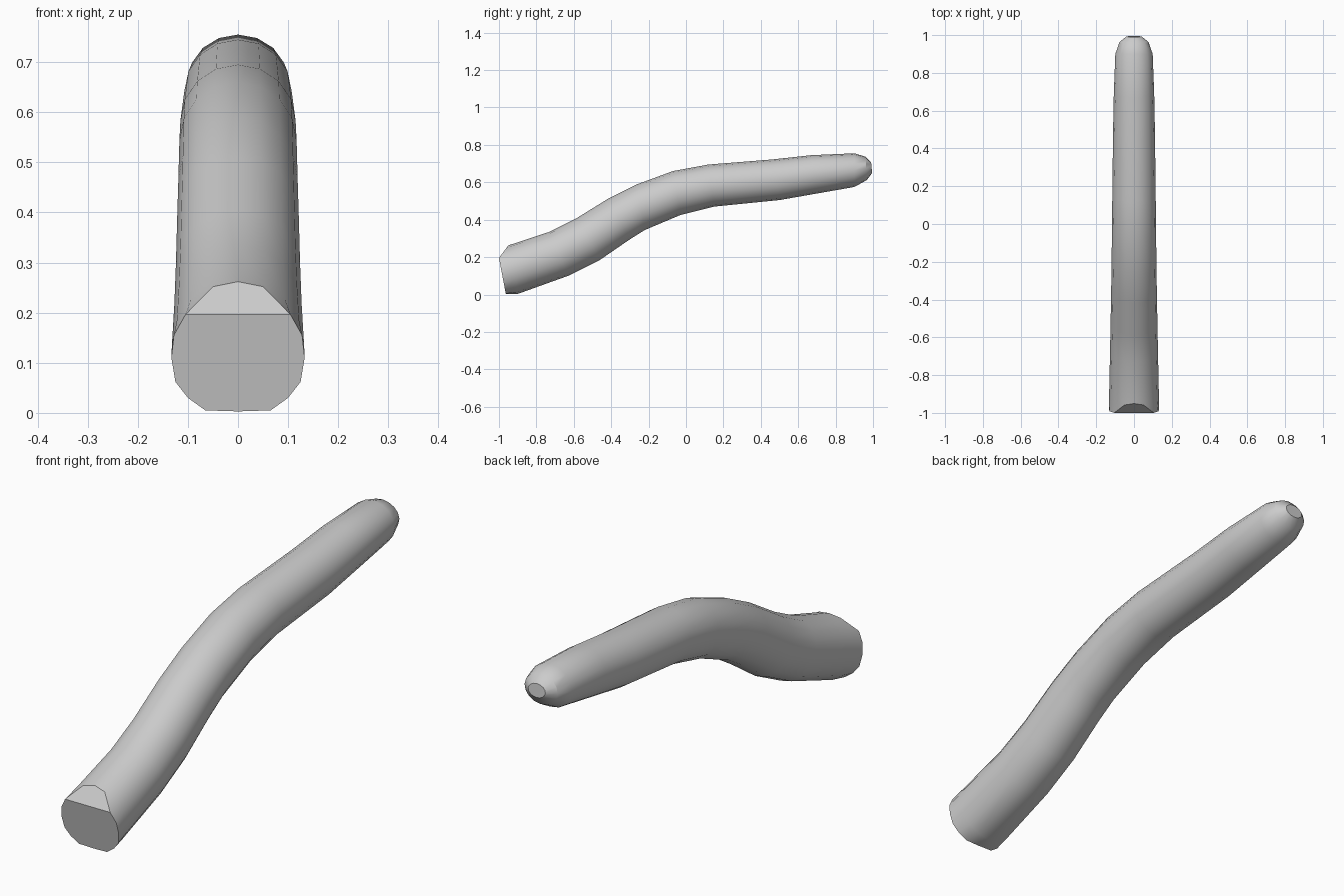
import bpy, bmesh, math

old = bpy.data.objects.get("Cube")
if old:
    bpy.data.objects.remove(old, do_unlink=True)

grey = bpy.data.materials.new("plain grey")
grey.use_nodes = True
colour = (0.6, 0.6, 0.6, 1)
grey.diffuse_color = colour
grey.node_tree.nodes["Principled BSDF"].inputs["Base Color"].default_value = colour

SIDES = 16

# Right half of the cut front end, bottom to top: x, z
FRONT = [(0, .003), (.065, .005), (.1, .03), (.125, .062), (.133, .11),
         (.128, .155), (.105, .196), (.05, .252), (0, .262)]

# Sections along the bar: bottom y, bottom z, top y, top z, half width
SECTIONS = [
    (-.90, .003, -.94, .266, .132),
    (-.63, .10, -.73, .335, .127),
    (-.46, .185, -.59, .405, .124),
    (-.30, .295, -.42, .51, .121),
    (-.22, .345, -.26, .59, .119),
    (-.03, .425, -.07, .66, .117),
    (.15, .47, .12, .695, .115),
    (.50, .505, .46, .722, .111),
    (.70, .54, .67, .745, .107),
    (.90, .575, .90, .755, .099),
    (.967, .612, .96, .737, .077),
    (.995, .65, .99, .706, .04),
]


def front_point(x, z):
    """Lower part leans back gently; the part above the crease is a steep bevel."""
    y = -1 + (.196 - z) * .19 if z <= .196 else -1 + (z - .196) * .75
    return (x, y, z)


bm = bmesh.new()
half = [(x, z) for x, z in FRONT]
outline = half + [(-x, z) for x, z in reversed(half[1:-1])]
rings = [[bm.verts.new(front_point(x, z)) for x, z in outline]]

# Round sections running to the narrow end
for by, bz, ty, tz, w in SECTIONS:
    ring = []
    for i in range(SIDES):
        a = math.tau * i / SIDES
        t = (1 - math.cos(a)) / 2
        ring.append(bm.verts.new((w * math.sin(a), by + (ty - by) * t, bz + (tz - bz) * t)))
    rings.append(ring)

for a, b in zip(rings, rings[1:]):
    for i in range(SIDES):
        j = (i + 1) % SIDES
        bm.faces.new((a[i], a[j], b[j], b[i]))

# Front face, bevel above it, and the tip
f = rings[0]
bm.faces.new(f[:7] + f[10:])
bm.faces.new(f[6:11])
bm.faces.new(rings[-1])
bmesh.ops.recalc_face_normals(bm, faces=bm.faces)

mesh = bpy.data.meshes.new("curved_bar")
bm.to_mesh(mesh)
bm.free()
mesh.materials.append(grey)
bar = bpy.data.objects.new("curved_bar", mesh)
bpy.context.collection.objects.link(bar)

# Smooth along the bar, crisp at the cut end
bpy.ops.object.select_all(action='DESELECT')
bar.select_set(True)
bpy.context.view_layer.objects.active = bar
bpy.ops.object.shade_smooth_by_angle(angle=math.radians(32))
